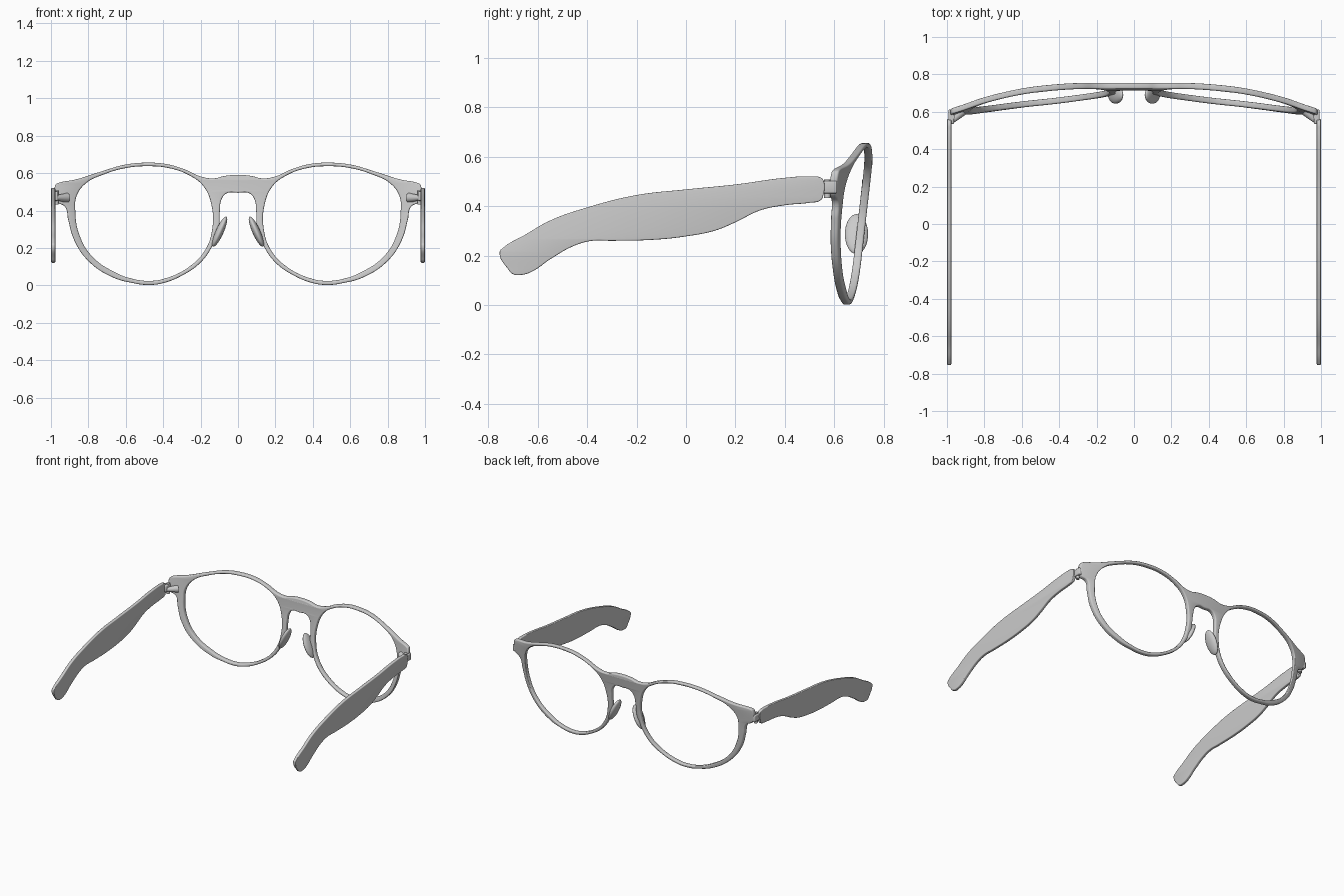
import bpy, bmesh, math
from mathutils import Matrix, Vector

if "Cube" in bpy.data.objects:
    bpy.data.objects.remove(bpy.data.objects["Cube"])


def finish(name, me, mirror=False):
    ob = bpy.data.objects.new(name, me)
    bpy.context.collection.objects.link(ob)
    bpy.ops.object.select_all(action='DESELECT')
    ob.select_set(True)
    bpy.context.view_layer.objects.active = ob
    bpy.ops.object.shade_smooth_by_angle(angle=math.radians(45))
    if mirror:
        m = ob.modifiers.new("mirror", 'MIRROR')
        m.use_mirror_merge = False
    return ob


def plate(name, loops, half, bevel, place, mirror=False):
    """Smooth closed outlines (with holes) -> rounded plate, then placed point by point."""
    cu = bpy.data.curves.new(name + "_outline", 'CURVE')
    cu.dimensions, cu.fill_mode = '2D', 'BOTH'
    cu.extrude, cu.bevel_depth, cu.offset = half - bevel, bevel, -bevel
    cu.bevel_resolution, cu.resolution_u = 3, 8
    for pts in loops:
        sp = cu.splines.new('BEZIER')
        sp.bezier_points.add(len(pts) - 1)
        sp.use_cyclic_u = True
        for bp, p in zip(sp.bezier_points, pts):
            bp.co = (p[0], p[1], 0)
            bp.handle_left_type = bp.handle_right_type = 'AUTO'
    tmp = bpy.data.objects.new(name + "_tmp", cu)
    bpy.context.collection.objects.link(tmp)
    dg = bpy.context.evaluated_depsgraph_get()
    me = bpy.data.meshes.new_from_object(tmp.evaluated_get(dg))
    bpy.data.objects.remove(tmp)
    bm = bmesh.new()
    bm.from_mesh(me)
    bmesh.ops.remove_doubles(bm, verts=bm.verts, dist=1e-5)
    for v in bm.verts:
        v.co = place(v.co)
    bmesh.ops.recalc_face_normals(bm, faces=bm.faces)
    bm.to_mesh(me)
    bm.free()
    me.name = name
    return finish(name, me, mirror)


# Front frame: half outline from bridge top, round the lens, to bridge underside
outer = [(0.07, .585), (.13, .572), (.20, .582), (.28, .618), (.38, .648), (.48, .656),
         (.60, .646), (.74, .606), (.86, .568), (.965, .546), (.975, .538),
         (.976, .46), (.968, .445), (.925, .42), (.908, .35), (.875, .24), (.80, .13),
         (.67, .043), (.56, .012), (.48, .002), (.40, .012), (.30, .052), (.20, .122),
         (.135, .215), (.103, .30), (.097, .40), (.088, .46), (.06, .492)]
hole = [(.48, .637), (.60, .627), (.72, .592), (.81, .548), (.862, .48), (.870, .40),
        (.848, .27), (.78, .155), (.65, .066), (.56, .034), (.48, .024), (.40, .034),
        (.26, .10), (.175, .19), (.138, .30), (.142, .43), (.185, .53), (.26, .588),
        (.37, .627)]


def flip(pts):
    return [(-x, z) for x, z in reversed(pts)]


# Wrap of the front: y by distance from the centre, plus forward lean with height
wrap = [(0, .671), (.2, .672), (.4, .658), (.6, .635), (.8, .595), (1, .537)]


def wrap_y(x):
    x = min(abs(x), .999)
    i = int(x / .2)
    p = [wrap[min(abs(k), 5)][1] for k in (i - 1, i, i + 1, i + 2)]
    t = x / .2 - i
    return .5 * (2 * p[1] + (p[2] - p[0]) * t + (2 * p[0] - 5 * p[1] + 4 * p[2] - p[3]) * t * t
                 + (3 * p[1] - p[0] - 3 * p[2] + p[3]) * t ** 3)


full = [(0, .59)] + outer + [(0, .495)] + flip(outer)
plate("front_frame", [full, hole, flip(hole)], .016, .008,
      lambda c: Vector((c.x, wrap_y(c.x) + .115 * c.y - c.z, c.y)))

# Temple arms: side profile in y, z
arm = [(-.754, .215), (-.74, .232), (-.65, .285), (-.55, .342), (-.40, .395), (-.20, .445),
       (0, .468), (.20, .488), (.40, .515), (.50, .521), (.545, .516), (.556, .505),
       (.556, .445), (.545, .424), (.50, .414), (.40, .404), (.30, .383), (.20, .335),
       (.12, .302), (0, .278), (-.12, .265), (-.30, .260), (-.38, .260), (-.45, .241),
       (-.55, .185), (-.62, .137), (-.66, .123), (-.70, .125), (-.72, .145)]
plate("temple_arm", [arm], .011, .005,
      lambda c: Vector((.988 + c.z, c.x, c.y)), True)


def solid(name, build):
    bm = bmesh.new()
    build(bm)
    me = bpy.data.meshes.new(name)
    bm.to_mesh(me)
    bm.free()
    return finish(name, me, True)


def rounded_box(bm, lo, hi, r):
    lo, hi = Vector(lo), Vector(hi)
    mat = Matrix.Translation((lo + hi) / 2) @ Matrix.Diagonal((*(hi - lo), 1))
    bmesh.ops.create_cube(bm, size=1, matrix=mat)
    bmesh.ops.bevel(bm, geom=bm.edges[:], offset=r, segments=3, profile=.5, affect='EDGES')


# Hinges: block joining frame to arm, pin barrel, and a strut on the inner side
solid("hinge_block", lambda bm: rounded_box(bm, (.962, .535, .452), (.992, .612, .502), .007))
solid("hinge_barrel", lambda bm: bmesh.ops.create_cone(
    bm, cap_ends=True, segments=20, radius1=.013, radius2=.013, depth=.075,
    matrix=Matrix.Translation((.972, .572, .47))))


def strut(bm):
    a, b = Vector((.915, .605, .468)), Vector((.978, .545, .468))
    rot = (b - a).to_track_quat('Z', 'Y').to_matrix().to_4x4()
    bmesh.ops.create_cone(bm, cap_ends=True, segments=20, radius1=.026, radius2=.012,
                          depth=(b - a).length, matrix=Matrix.Translation((a + b) / 2) @ rot)


solid("hinge_strut", strut)

# Nose pads: flattened ovals leaning in towards the bridge
solid("nose_pad", lambda bm: bmesh.ops.create_uvsphere(
    bm, u_segments=28, v_segments=18, radius=1,
    matrix=Matrix.Translation((.098, .69, .287)) @ Matrix.Rotation(-.42, 4, 'Y')
    @ Matrix.Diagonal((.021, .047, .088, 1))))
